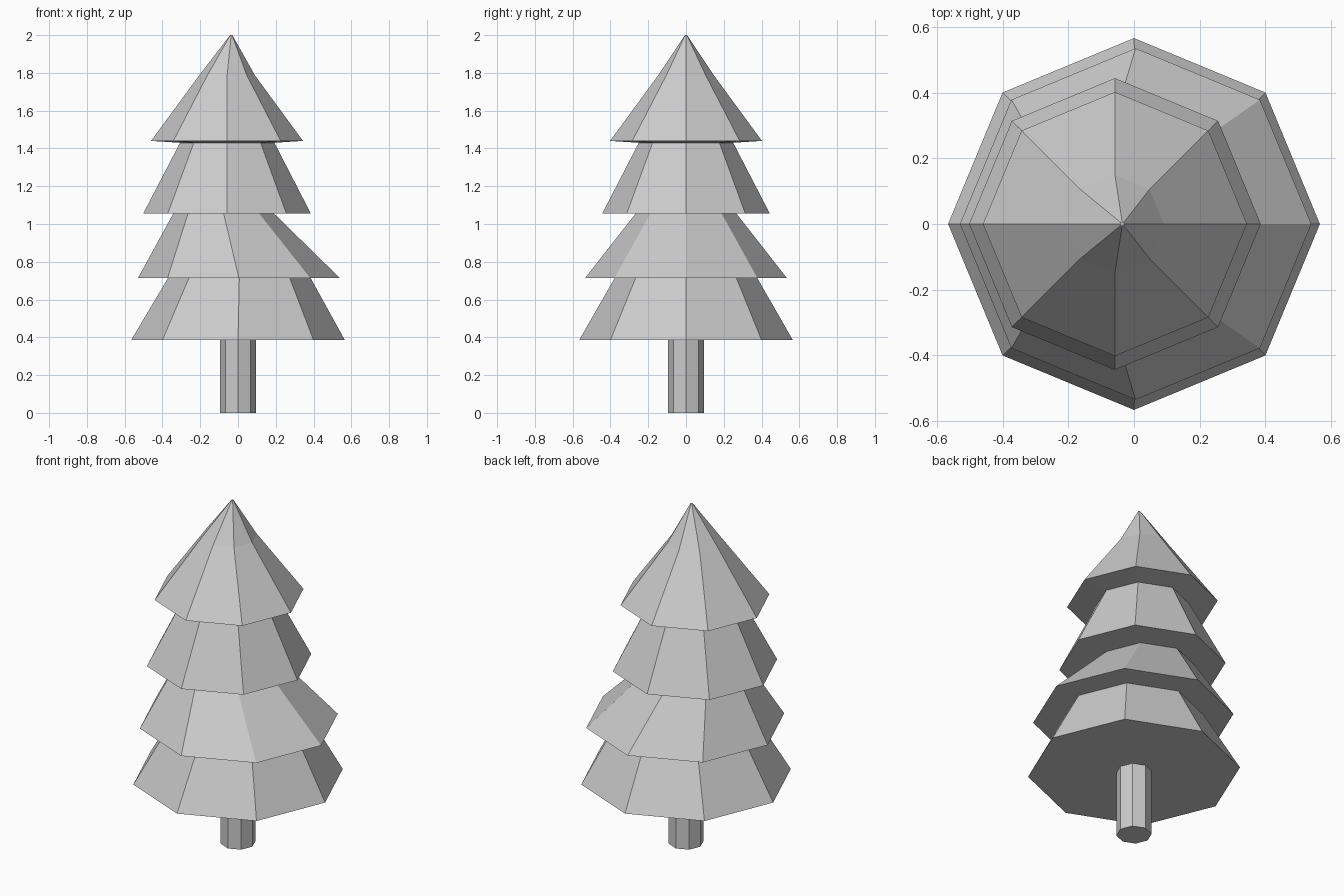
import bpy, bmesh
from math import cos, sin, pi

if "Cube" in bpy.data.objects:
    bpy.data.objects.remove(bpy.data.objects["Cube"])

SIDES = 8


def loft(name, rings, cap_bottom=False, cap_top=False):
    """Skin a stack of octagonal rings given as (centre x, radius, z)."""
    bm = bmesh.new()
    loops = [[bm.verts.new((cx + r * cos(2 * pi * i / SIDES),
                            r * sin(2 * pi * i / SIDES), z))
              for i in range(SIDES)] for cx, r, z in rings]
    for low, high in zip(loops, loops[1:]):
        for i in range(SIDES):
            j = (i + 1) % SIDES
            bm.faces.new((low[i], low[j], high[j], high[i]))
    if cap_bottom:
        bm.faces.new(loops[0][::-1])
    if cap_top:
        bm.faces.new(loops[-1])
    mesh = bpy.data.meshes.new(name)
    bm.to_mesh(mesh)
    bm.free()
    obj = bpy.data.objects.new(name, mesh)
    bpy.context.collection.objects.link(obj)
    return obj


# Trunk, open where it meets the foliage
loft("trunk", [(0, 0.094, 0), (0, 0.094, 0.385)], cap_bottom=True)

# Foliage: four overlapping tiers as one continuous skin, leaning slightly
loft("foliage", [
    (0, 0.094, 0.385),
    (0, 0.566, 0.385), (0.007, 0.378, 0.713),          # lowest tier
    (0.005, 0.535, 0.713), (-0.076, 0.267, 1.055),     # skewed second tier
    (-0.058, 0.444, 1.055), (-0.057, 0.25, 1.43),      # third tier
    (-0.058, 0.402, 1.44), (-0.058, 0.149, 1.785),     # top tier
    (-0.036, 0.006, 2.0),                              # tip
], cap_top=True)
